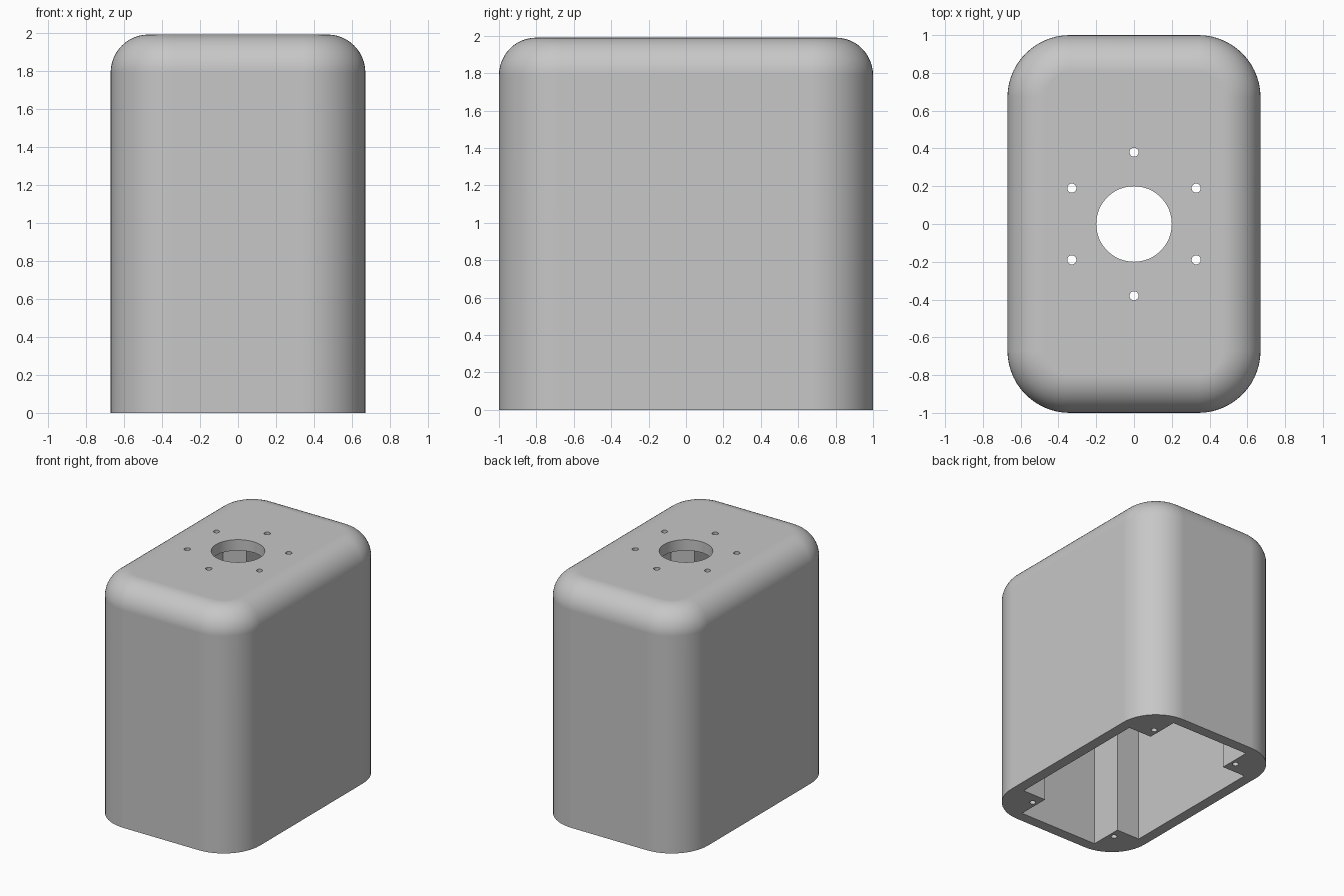
import bpy
import bmesh
from math import sin, cos, pi, radians

if "Cube" in bpy.data.objects:
    bpy.data.objects.remove(bpy.data.objects["Cube"], do_unlink=True)

HALF_X, HALF_Y, HEIGHT = 0.67, 1.0, 1.99
CORNER, FILLET, WALL = 0.33, 0.2, 0.09

grey = bpy.data.materials.new("plain grey")
grey.use_nodes = True
grey.diffuse_color = (0.57, 0.57, 0.57, 1)
grey.node_tree.nodes["Principled BSDF"].inputs["Base Color"].default_value = (0.57, 0.57, 0.57, 1)


def loft(name, rings):
    """Solid skinned through equal-length rings of points, capped at both ends."""
    bm = bmesh.new()
    loops = [[bm.verts.new(p) for p in ring] for ring in rings]
    n = len(loops[0])
    for low, high in zip(loops, loops[1:]):
        for i in range(n):
            j = (i + 1) % n
            bm.faces.new((low[i], low[j], high[j], high[i]))
    bm.faces.new(loops[0][::-1])
    bm.faces.new(loops[-1])
    bmesh.ops.recalc_face_normals(bm, faces=bm.faces)
    mesh = bpy.data.meshes.new(name)
    bm.to_mesh(mesh)
    bm.free()
    mesh.materials.append(grey)
    obj = bpy.data.objects.new(name, mesh)
    bpy.context.collection.objects.link(obj)
    return obj


def rounded_ring(inset, z, steps=14):
    """Rounded rectangle outline pulled in by inset."""
    r = CORNER - inset
    ring = []
    for q, (sx, sy) in enumerate([(1, 1), (-1, 1), (-1, -1), (1, -1)]):
        for i in range(steps + 1):
            a = pi / 2 * (q + i / steps)
            ring.append((sx * (HALF_X - CORNER) + r * cos(a),
                         sy * (HALF_Y - CORNER) + r * sin(a), z))
    return ring


def drill(x, y, radius, z0, z1, sides):
    ring = [(x + radius * cos(2 * pi * i / sides), y + radius * sin(2 * pi * i / sides))
            for i in range(sides)]
    cut(loft("drill", [[(px, py, z) for px, py in ring] for z in (z0, z1)]))


def cut(cutter):
    """Subtract the cutter from the housing and discard it."""
    cutter.hide_render = True
    mod = housing.modifiers.new("cut", "BOOLEAN")
    mod.operation = "DIFFERENCE"
    mod.solver = "EXACT"
    mod.object = cutter
    bpy.ops.object.modifier_apply(modifier=mod.name)
    bpy.data.objects.remove(cutter, do_unlink=True)


# Outer body: straight rounded walls with a filleted top
rings = [rounded_ring(0, 0)]
for k in range(13):
    t = pi / 2 * k / 12
    rings.append(rounded_ring(FILLET * (1 - cos(t)), HEIGHT - FILLET * (1 - sin(t))))
housing = loft("housing", rings)
bpy.context.view_layer.objects.active = housing
housing.select_set(True)

# Cross-shaped cavity, open below, leaving a square post in every corner
wx, wy = HALF_X - WALL, HALF_Y - WALL
px, py = 0.365, 0.635
quarter = [(wx, py), (px, py), (px, wy)]
outline = (quarter + [(-x, y) for x, y in quarter[::-1]]
           + [(-x, -y) for x, y in quarter] + [(x, -y) for x, y in quarter[::-1]])
cut(loft("cavity", [[(x, y, z) for x, y in outline] for z in (-0.1, HEIGHT - WALL)]))

# Central opening and its ring of six small holes through the top
drill(0, 0, 0.2, 1.8, 2.1, 64)
for i in range(6):
    a = radians(30 + 60 * i)
    drill(0.38 * cos(a), 0.38 * sin(a), 0.024, 1.8, 2.1, 24)

# Screw holes in the feet of the corner posts
for sx in (-1, 1):
    for sy in (-1, 1):
        drill(sx * 0.41, sy * 0.73, 0.024, -0.1, 0.4, 24)

bpy.ops.object.shade_smooth_by_angle(angle=radians(30))
weighted = housing.modifiers.new("even shading", "WEIGHTED_NORMAL")
weighted.keep_sharp = True
